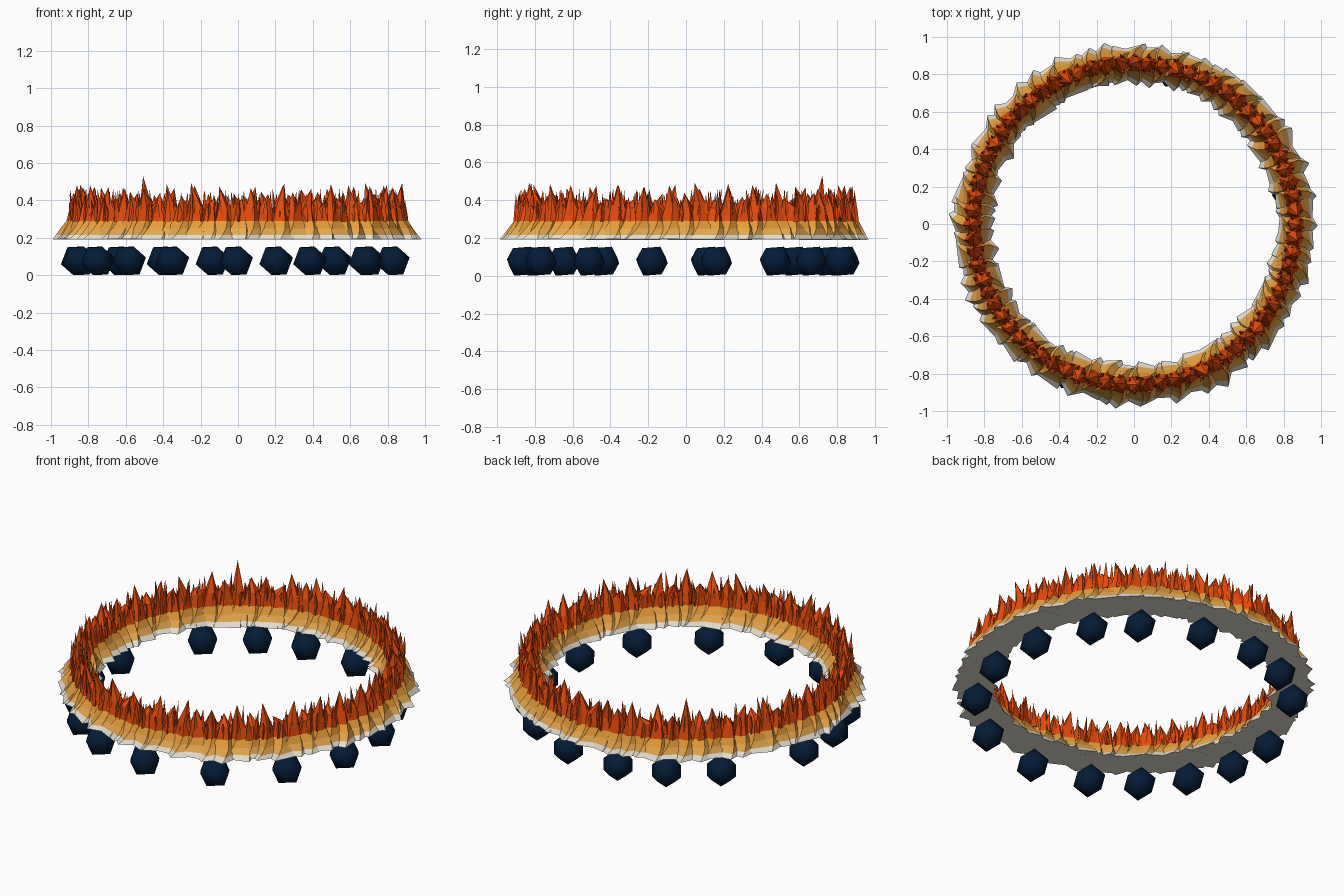
import bpy, bmesh, math, random
from mathutils import Vector, Matrix

if "Cube" in bpy.data.objects:
    bpy.data.objects.remove(bpy.data.objects["Cube"])

random.seed(11)
RING = 0.86       # radius of the circle that everything sits on
BASE = 0.19       # underside height of the flames


def material(name, rgb):
    m = bpy.data.materials.new(name)
    m.diffuse_color = (*rgb, 1)
    m.use_nodes = True
    m.node_tree.nodes["Principled BSDF"].inputs["Base Color"].default_value = m.diffuse_color
    return m


cream = material("cream", (0.86, 0.81, 0.70))
amber = material("amber", (0.86, 0.43, 0.085))
orange = material("orange", (0.80, 0.34, 0.04))
red = material("flame_red", (0.78, 0.07, 0.003))
navy = material("dark_navy", (0.001, 0.011, 0.038))


def finish(bm, name, mats):
    me = bpy.data.meshes.new(name)
    bm.to_mesh(me)
    bm.free()
    for m in mats:
        me.materials.append(m)
    ob = bpy.data.objects.new(name, me)
    bpy.context.collection.objects.link(ob)
    return ob


def spike(bm, centre, rings, tip, sides, turn, mats):
    """Loft rings of (z, radius, twist) to a point; mats gives one index per band."""
    loops = []
    wobble = [random.uniform(0.82, 1.12) for _ in range(sides)]
    for z, r, twist in rings:
        loops.append([bm.verts.new((
            centre.x + r * wobble[i] * math.cos(turn + twist + i * math.tau / sides),
            centre.y + r * wobble[i] * math.sin(turn + twist + i * math.tau / sides), z))
            for i in range(sides)])
    # The base sheet faces the inside of the flame, like the inner side of its skirt
    bm.faces.new(loops[0]).material_index = mats[0]
    apex = bm.verts.new(tip)
    for k, low in enumerate(loops):
        for i in range(sides):
            j = (i + 1) % sides
            if k + 1 < len(loops):
                f = bm.faces.new((low[i], low[j], loops[k + 1][j], loops[k + 1][i]))
            else:
                f = bm.faces.new((low[i], low[j], apex))
            f.material_index = mats[k]


# Ring of flames: tall and short ones alternate, each with a flared skirt and thin tongues
bm = bmesh.new()
COUNT = 72
for n in range(COUNT):
    tall = n % 2
    a = math.tau * n / COUNT
    c = Vector((RING * math.cos(a), RING * math.sin(a), 0))
    r = random.uniform(0.11, 0.134)
    top = 0.53 if n == 25 else random.uniform(0.46, 0.495) if tall else random.uniform(0.4, 0.45)
    tip = (c.x + random.uniform(-.03, .03), c.y + random.uniform(-.03, .03), top)
    base = BASE + random.uniform(0, 0.004)
    spike(bm, c,
          [(base, r, 0), (0.216, r * 0.83, 0.14), (0.25, r * 0.64, 0.32),
           (0.29, 0.054, 0.5), (0.36, 0.037, 0.6)],
          tip, 5, random.uniform(0, math.tau), [0, 1, 2, 3, 3])
    start = random.uniform(0, math.tau)
    for k in range(5):
        b = start + k * math.tau / 5
        off = random.uniform(0.024, 0.04)
        p = c + Vector((off * math.cos(b), off * math.sin(b), 0))
        lean = random.uniform(-0.005, 0.02)
        tip = (p.x + lean * math.cos(b), p.y + lean * math.sin(b),
               random.uniform(0.37, 0.465))
        spike(bm, p, [(0.287, 0.02, 0), (0.33, 0.016, 0.3)], tip, 3,
              random.uniform(0, math.tau), [3, 3])
finish(bm, "flame_ring", [cream, amber, orange, red])

# Loose stones under the flames, resting nearly on one face
ANGLES = [-11.5, 11.5, 34.5, 52, 75.5, 98.5, 117, 137,
          172, 191.5, 210, 228, 246.5, 270, 297.5, 324]
for n, deg in enumerate(ANGLES):
    bm = bmesh.new()
    bmesh.ops.create_icosphere(bm, subdivisions=1, radius=0.092)
    bm.faces.ensure_lookup_table()
    normal = bm.faces[0].calc_center_median().normalized()
    lay = normal.rotation_difference(Vector((0, 0, -1))).to_matrix()
    bm.transform((Matrix.Rotation(0.08, 3, 'X') @ Matrix.Rotation(0.3, 3, 'Z') @ lay).to_4x4())
    for f in bm.faces:
        f.smooth = True
    low = min(v.co.z for v in bm.verts)
    a = math.radians(deg)
    bm.transform(Matrix.Translation((0.855 * math.cos(a) - 0.01,
                                     0.855 * math.sin(a) - 0.01, -low)))
    finish(bm, f"stone_{n + 1}", [navy])
